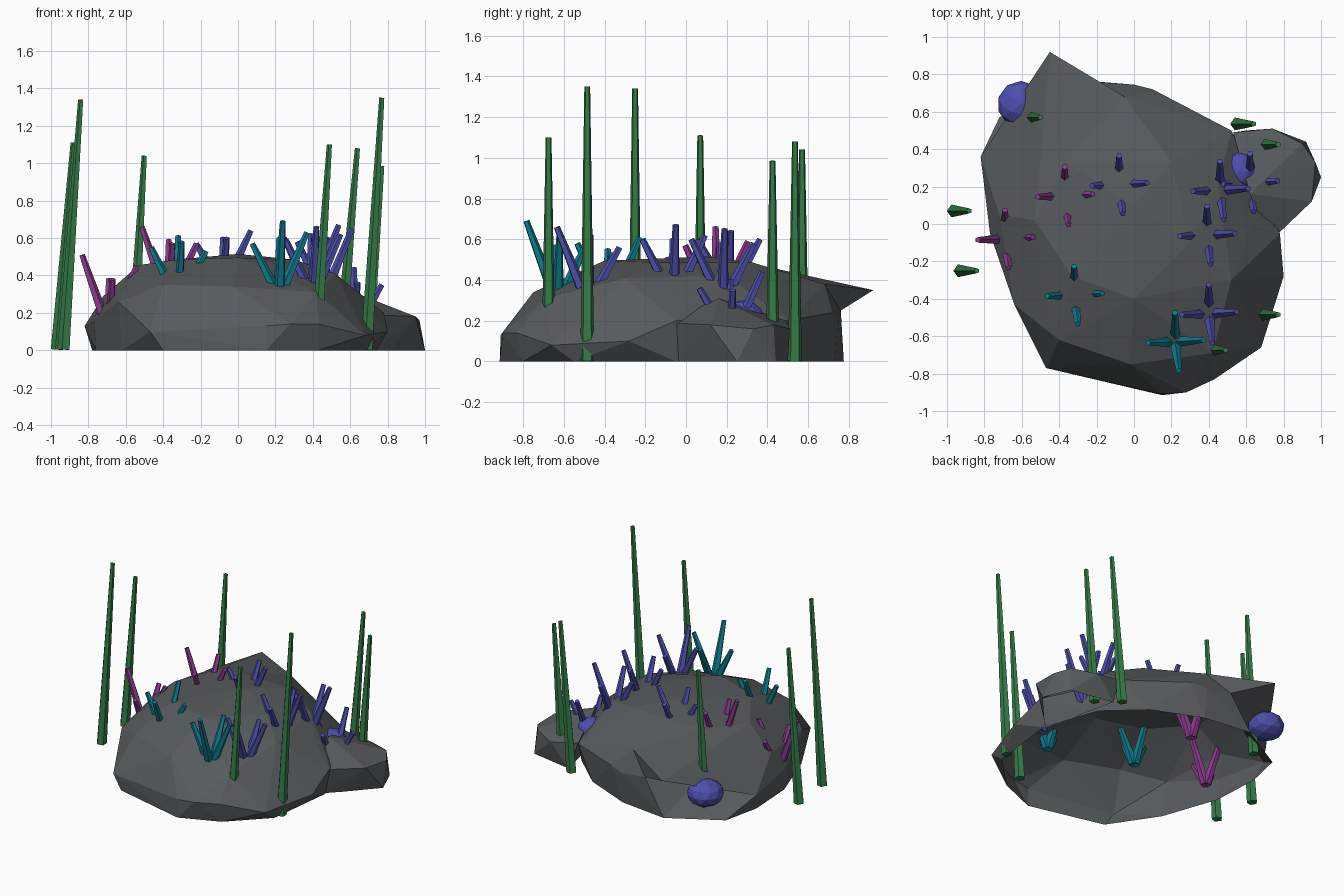
import bpy, bmesh
from mathutils import Vector, Matrix

if "Cube" in bpy.data.objects:
    bpy.data.objects.remove(bpy.data.objects["Cube"])


def material(name, rgb):
    m = bpy.data.materials.new(name)
    m.diffuse_color = (*rgb, 1)
    m.use_nodes = True
    m.node_tree.nodes["Principled BSDF"].inputs["Base Color"].default_value = m.diffuse_color
    return m


ROCK = material("rock grey", (0.097, 0.105, 0.11))
GREEN = material("blade green", (0.036, 0.21, 0.065))
INDIGO = material("indigo", (0.075, 0.078, 0.42))
TEAL = material("teal", (0.004, 0.21, 0.28))
MAGENTA = material("magenta", (0.27, 0.045, 0.28))


def finish(bm, name, mat):
    me = bpy.data.meshes.new(name)
    bm.to_mesh(me)
    bm.free()
    me.materials.append(mat)
    ob = bpy.data.objects.new(name, me)
    bpy.context.collection.objects.link(ob)
    return ob


def shell(name, points, pulls=()):
    """Faceted boulder: hull of points, open underneath, some corners pulled."""
    bm = bmesh.new()
    for p in points:
        bm.verts.new(p)
    res = bmesh.ops.convex_hull(bm, input=bm.verts[:])
    junk = {v for v in res["geom_interior"] + res["geom_unused"]
            if isinstance(v, bmesh.types.BMVert)}
    bmesh.ops.delete(bm, geom=list(junk), context="VERTS")
    floor = [f for f in bm.faces if all(v.co.z < 0.001 for v in f.verts)]
    bmesh.ops.delete(bm, geom=floor, context="FACES")
    for a, b in pulls:
        v = min(bm.verts, key=lambda w: (w.co - Vector(a)).length)
        v.co = b
    bmesh.ops.recalc_face_normals(bm, faces=bm.faces[:])
    return finish(bm, name, ROCK)


def taper(bm, a, b, r1, r2, sides=5):
    """Tapered prism from a to b."""
    a, b = Vector(a), Vector(b)
    d = b - a
    mat = Matrix.Translation((a + b) / 2) @ d.to_track_quat("Z", "Y").to_matrix().to_4x4()
    bmesh.ops.create_cone(bm, cap_ends=True, segments=sides, radius1=r1,
                          radius2=r2, depth=d.length, matrix=mat)


# main boulder, with a pulled out spike and a hollow below it
base = [(-.78, .3), (-.72, .57), (-.36, .775), (0, .73), (.35, .58), (.6, .35), (.74, -.05),
        (.68, -.55), (.43, -.8), (.15, -.915), (-.4, -.78), (-.62, -.45), (-.76, -.05)]
middle = [(-.82, .36, .13), (-.77, -.05, .16), (-.47, -.77, .1), (.15, -.91, .13),
          (.28, -.9, .14), (.43, -.83, .14), (.68, -.66, .08), (.8, -.28, .1),
          (.78, -.05, .2), (.52, .5, .2), (.1, .72, .24), (0, .745, .22), (-.2, .76, .25)]
upper = [(-.64, -.43, .26), (-.72, .05, .29), (-.02, -.75, .34), (-.4, -.62, .35),
         (.42, -.69, .31), (.52, -.3, .41), (.63, 0, .31), (0, -.4, .495), (-.33, -.28, .485),
         (.3, -.1, .485), (0, .1, .515), (.2, .33, .485), (.45, .2, .42),
         (-.05, .68, .38), (-.53, .02, .455), (-.37, .33, .48)]
spike, hollow = (-.5, .68, .34), (-.62, .7, .14)
shell("boulder", [(x, y, 0) for x, y in base] + middle + upper + [spike, hollow],
      [(spike, (-.45, .92, .35)), (hollow, (-.45, .56, .18))])

# small boulder on the right
shell("side_boulder", [
    (.72, -.1, .19), (.95, .12, .18), (.62, .16, .31), (.9, .43, .18), (.97, .33, .16),
    (.74, .51, .16), (.53, .49, .2), (1.0, .25, 0), (.92, .44, 0), (.6, .5, 0),
    (.82, .05, 0), (.72, -.05, 0)])

# crystal clumps: centre x, y, base z, then tip heights left, right, back, front
clumps = [
    ("teal_clump", TEAL, .22, -.63, .29, .57, .63, .60, .69),
    ("teal_clump", TEAL, -.32, -.38, .26, .55, .53, .61, .58),
    ("indigo_clump", INDIGO, .46, .18, .29, .58, .65, .58, .60),
    ("indigo_clump", INDIGO, .62, .22, .10, .40, .35, .44, .36),
    ("indigo_clump", INDIGO, .39, -.06, .30, .60, .67, .62, .60),
    ("indigo_clump", INDIGO, .40, -.48, .29, .59, .62, .56, .66),
    ("indigo_clump", INDIGO, -.08, .21, .33, .57, .64, .60, .60),
    ("magenta_clump", MAGENTA, -.37, .15, .25, .66, .57, .59, .57),
    ("magenta_clump", MAGENTA, -.69, -.08, .11, .51, .45, .38, .38),
]
spread = [(-.145, -.005), (.15, .01), (0, .155), (.02, -.155)]
for name, mat, x, y, z, *tips in clumps:
    bm = bmesh.new()
    for (dx, dy), top in zip(spread, tips):
        taper(bm, (x + dx * .04, y + dy * .04, z), (x + dx, y + dy, top), .031, .016)
    finish(bm, name, mat)

# tall blades: base x, base y, tip x, tip height
blades = [(-.965, .07, -.88, 1.11), (-.93, -.25, -.84, 1.34), (-.56, .57, -.5, 1.04),
          (.55, .535, .64, 1.08), (.695, .425, .77, .985), (.69, -.485, .77, 1.35),
          (.42, -.675, .49, 1.10)]
for x, y, tx, h in blades:
    bm = bmesh.new()
    taper(bm, (x, y, .003), (tx, y, h), .036, .015)
    finish(bm, "tall_blade", GREEN)

# round faceted lumps, mostly sunk into the rock
for p, r in [((-.605, .64, .2), .125), ((.56, .28, .22), .105)]:
    bm = bmesh.new()
    bmesh.ops.create_icosphere(bm, subdivisions=2, radius=r,
                               matrix=Matrix.Translation(p) @ Matrix.Diagonal((1, 1, .75, 1)))
    finish(bm, "round_lump", INDIGO)
